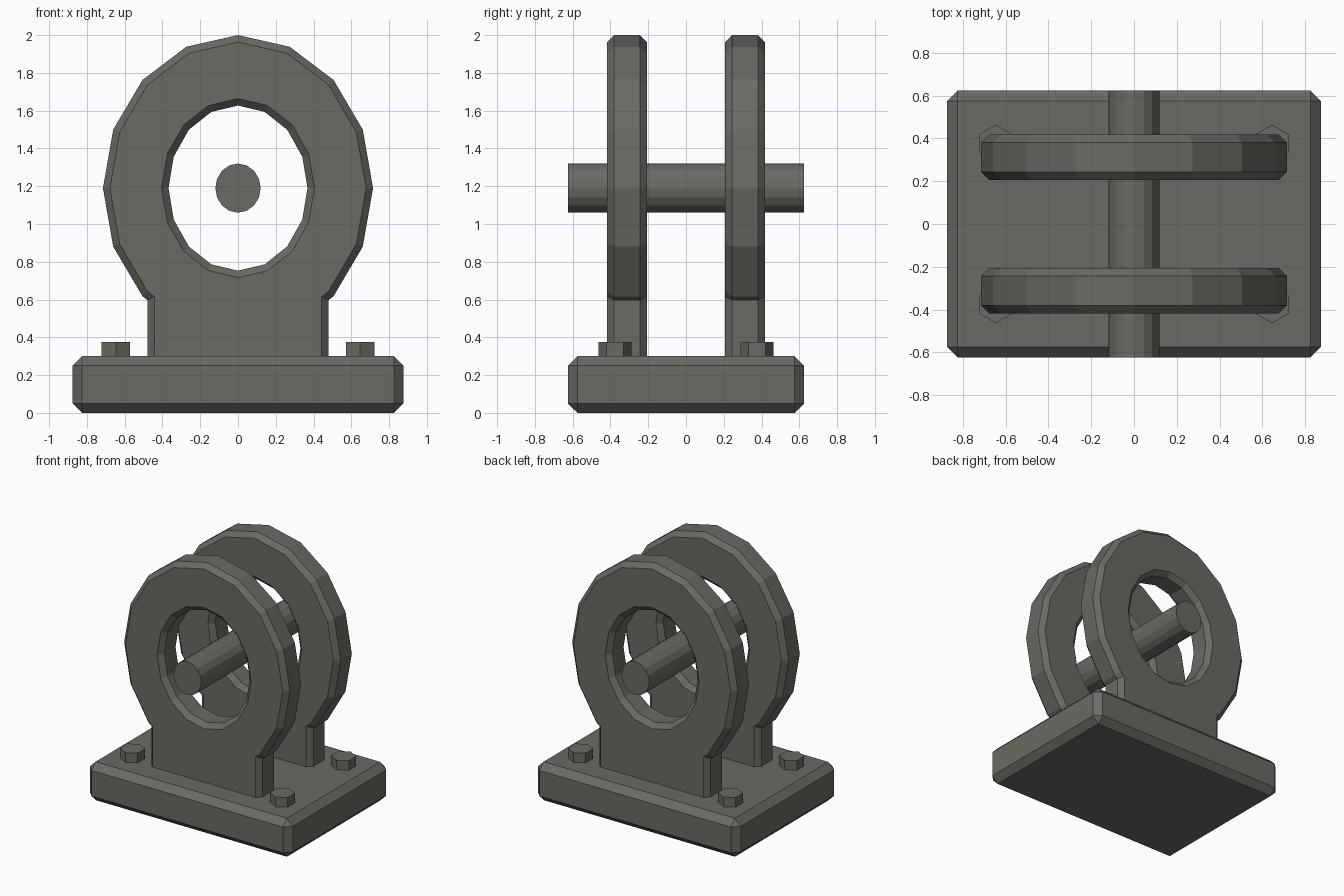
import bpy, bmesh, math
from mathutils import Matrix, Vector

if "Cube" in bpy.data.objects:
    bpy.data.objects.remove(bpy.data.objects["Cube"])

metal = bpy.data.materials.new("dark_grey_metal")
metal.diffuse_color = (0.14, 0.145, 0.125, 1)
metal.use_nodes = True
metal.node_tree.nodes["Principled BSDF"].inputs["Base Color"].default_value = metal.diffuse_color

CZ = 1.19     # height of ring centre and pin
CH = 0.037    # chamfer of the lugs


def finish(bm, name):
    bmesh.ops.recalc_face_normals(bm, faces=bm.faces)
    mesh = bpy.data.meshes.new(name)
    bm.to_mesh(mesh)
    bm.free()
    mesh.materials.append(metal)
    ob = bpy.data.objects.new(name, mesh)
    bpy.context.collection.objects.link(ob)
    return ob


def cylinder(name, sides, matrix):
    bm = bmesh.new()
    bmesh.ops.create_cone(bm, cap_ends=True, segments=sides, radius1=1,
                          radius2=1, depth=1, matrix=matrix)
    return finish(bm, name)


def ellipse_point(rx, rz, step):
    a = math.radians(22.5 * step)
    return (rx * math.cos(a), CZ + rz * math.sin(a))


def outline(d):
    """Ring and neck profile, shrunk by d."""
    rx, rz, nx = 0.715 - d, 0.81 - d, 0.48 - d
    pts = [ellipse_point(rx, rz, i) for i in range(-2, 11)]
    (x0, z0), (x1, z1) = ellipse_point(rx, rz, -2), ellipse_point(rx, rz, -3)
    nz = z0 + (z1 - z0) * (x0 - nx) / (x0 - x1)
    return pts + [(-nx, nz), (-nx, 0.27), (nx, 0.27), (nx, nz)]


def hole(d):
    return [ellipse_point(0.368 + d, 0.437 + d, i) for i in range(16)]


def make_lug(name, y0, y1):
    bm = bmesh.new()
    levels = [(y0, CH), (y0 + CH, 0), (y1 - CH, 0), (y1, CH)]
    ends = {0: [], 3: []}
    for profile in (outline, hole):
        loops = [[bm.verts.new((x, y, z)) for x, z in profile(d)] for y, d in levels]
        n = len(loops[0])
        for a, b in zip(loops, loops[1:]):
            for i in range(n):
                j = (i + 1) % n
                bm.faces.new((a[i], a[j], b[j], b[i]))
        for k in ends:
            ends[k] += [bm.edges.get((loops[k][i], loops[k][(i + 1) % n]))
                        for i in range(n)]
    # flat front and back faces around the hole
    for edges in ends.values():
        bmesh.ops.triangle_fill(bm, use_beauty=True, edges=edges)
    return finish(bm, name)


# chamfered base plate
bm = bmesh.new()
bmesh.ops.create_cube(bm, size=1, matrix=Matrix.LocRotScale(
    Vector((0, 0, 0.15)), None, Vector((1.75, 1.25, 0.3))))
bmesh.ops.bevel(bm, geom=bm.edges[:], offset=0.05, segments=1,
                affect='EDGES', offset_type='OFFSET')
finish(bm, "base_plate")

# two ring lugs
make_lug("front_lug", -0.418, -0.207)
make_lug("back_lug", 0.207, 0.418)

# cross pin
cylinder("cross_pin", 16, Matrix.Translation((0, 0, CZ))
         @ Matrix.Diagonal((0.12, 1, 0.13, 1))
         @ Matrix.Rotation(math.pi / 2, 4, 'X')
         @ Matrix.Diagonal((1, 1, 1.25, 1)))

# hexagonal bolt heads
for sx, side in ((-1, "left"), (1, "right")):
    for sy, end in ((-1, "front"), (1, "back")):
        cylinder(f"{end}_{side}_bolt", 6,
                 Matrix.Translation((0.647 * sx, 0.376 * sy, 0.325))
                 @ Matrix.Diagonal((0.088, 0.088, 0.1, 1)))
